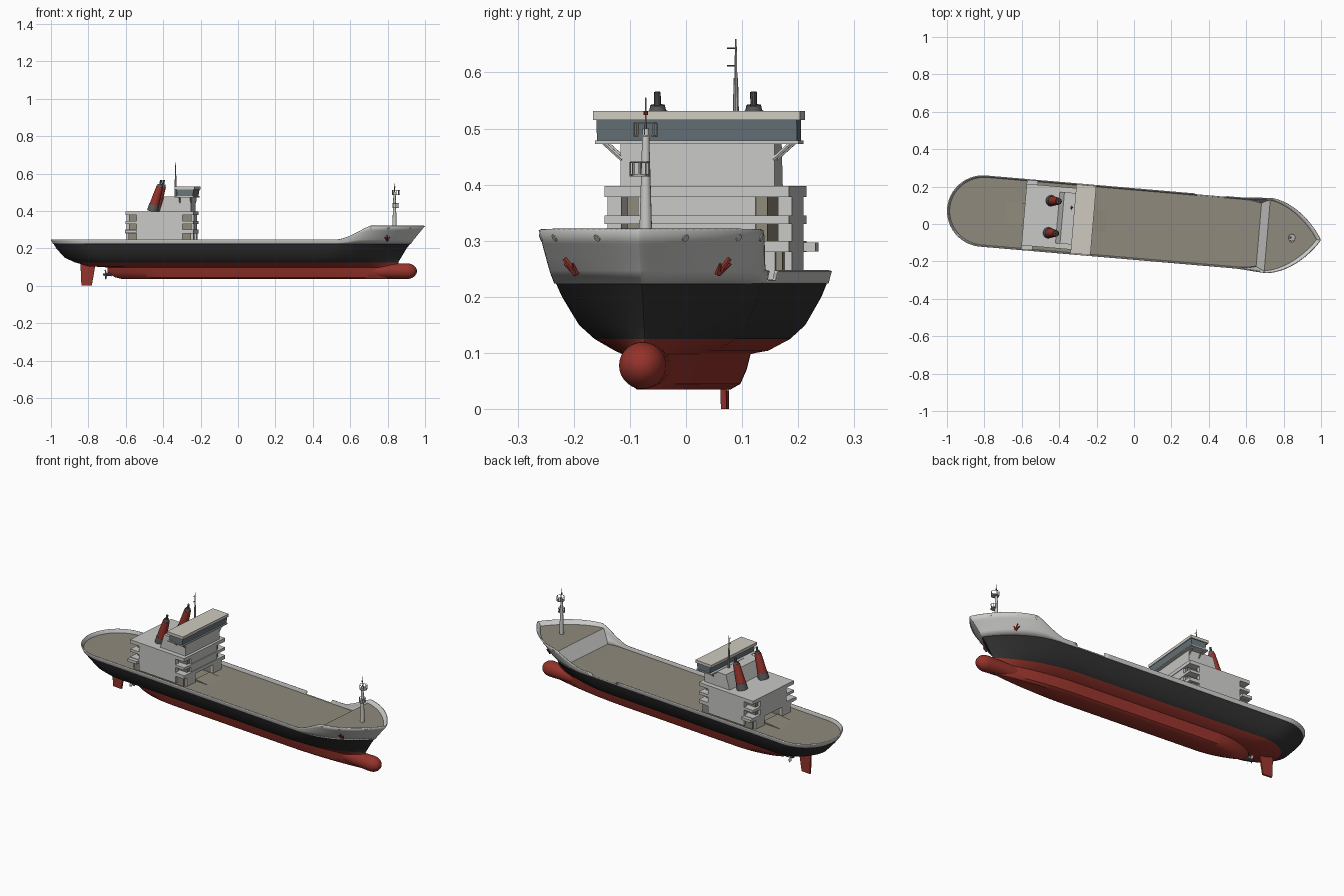
import bpy, bmesh, math
from mathutils import Vector, Matrix

if "Cube" in bpy.data.objects:
    bpy.data.objects.remove(bpy.data.objects["Cube"])

def mat(name, r, g, b):
    m = bpy.data.materials.new(name)
    m.diffuse_color = (r, g, b, 1)
    m.use_nodes = True
    m.node_tree.nodes["Principled BSDF"].inputs["Base Color"].default_value = m.diffuse_color
    return m

RED = mat("red_paint", .30, .033, .024)
BLACK = mat("black_paint", .03, .03, .03)
GREY = mat("light_grey_paint", .58, .58, .57)
DECK = mat("deck_beige", .28, .255, .2)
GLASS = mat("window_blue_grey", .14, .18, .2)
STEEL = mat("dark_steel", .1, .1, .1)
TRIM = mat("pale_trim", .62, .59, .52)
PALE = mat("pale_metal", .42, .42, .4)
parts = []

def build(name, verts, faces, mats, rule=None, smooth=True):
    bm = bmesh.new()
    vs = [bm.verts.new(v) for v in verts]
    for f in faces:
        bm.faces.new([vs[i] for i in f])
    bmesh.ops.remove_doubles(bm, verts=bm.verts, dist=1e-5)
    bmesh.ops.recalc_face_normals(bm, faces=bm.faces)
    for f in bm.faces:
        f.smooth = smooth
        if rule:
            f.material_index = rule(f.calc_center_median())
    me = bpy.data.meshes.new(name)
    bm.to_mesh(me)
    bm.free()
    for m in mats:
        me.materials.append(m)
    if smooth:
        me.set_sharp_from_angle(angle=math.radians(35))
    ob = bpy.data.objects.new(name, me)
    bpy.context.collection.objects.link(ob)
    parts.append(ob)
    return ob

def prism(name, prof, y0, y1, m):
    # x-z outline pushed across the ship
    n = len(prof)
    v = [(x, y, z) for y in (y0, y1) for x, z in prof]
    f = [tuple(range(n)), tuple(range(n, 2 * n))]
    f += [(i, (i + 1) % n, n + (i + 1) % n, n + i) for i in range(n)]
    return build(name, v, f, [m], smooth=False)

def box(name, x0, x1, y0, y1, z0, z1, m):
    return prism(name, [(x0, z0), (x1, z0), (x1, z1), (x0, z1)], y0, y1, m)

def lathe(name, a, b, prof, m, n=20):
    # profile of (fraction along a-b, radius)
    a, b = Vector(a), Vector(b)
    q = (b - a).to_track_quat('Z', 'Y')
    v = [a.lerp(b, t) + q @ Vector((r * math.cos(2 * math.pi * i / n), r * math.sin(2 * math.pi * i / n), 0))
         for t, r in prof for i in range(n)]
    f = [(k * n + i, k * n + (i + 1) % n, (k + 1) * n + (i + 1) % n, (k + 1) * n + i)
         for k in range(len(prof) - 1) for i in range(n)]
    f += [tuple(range(n)), tuple(range((len(prof) - 1) * n, len(prof) * n))]
    return build(name, v, f, [m])

def rod(name, a, b, r, m, r2=None, n=10):
    return lathe(name, a, b, [(0, r), (1, r if r2 is None else r2)], m, n)

# Waterlines: z, stern x, stern taper, bow x, bow taper, half width, stern roundness
LEVELS = [(.035, -.62, .25, .87, .5, .045, .9), (.045, -.66, .25, .88, .5, .06, .9),
          (.07, -.70, .25, .88, .5, .068, .9), (.098, -.70, .25, .87, .5, .075, .8),
          (.104, -.80, .15, .865, .5, .09, .5), (.125, -.875, .17, .86, .45, .125, .5),
          (.15, -.93, .2, .875, .42, .15, .5), (.2, -.975, .2, .905, .38, .175, .5),
          (.225, -.99, .19, .925, .36, .183, .5), (.247, -1, .19, .94, .33, .188, .5),
          (.32, -1, .19, 1.0, .30, .2, .5)]

def params(z):
    for a, b in zip(LEVELS, LEVELS[1:]):
        if z <= b[0]:
            t = max(0, (z - a[0]) / (b[0] - a[0]))
            return [p + (q - p) * t for p, q in zip(a, b)][1:]
    return LEVELS[-1][1:]

def half(x, z):
    xs, ls, xb, lb, w, q = params(z)
    s = min(1, max(0, (x - xs) / ls))
    b = min(1, max(0, (xb - x) / lb))
    return w * (1 - (1 - s) ** 2) ** q * (1 - (1 - b) ** 2) ** .9

N = 96
T = [(1 - math.cos(math.pi * i / N)) / 2 for i in range(N + 1)]

def at(t, z):
    xs, _, xb = params(z)[:3]
    x = xs + (xb - xs) * t
    return x, half(x, z)

def ease(t):
    t = min(1, max(0, t))
    return t ** 1.6

# Hull shell, red below the waterline and black above
ZS = [l[0] for l in LEVELS[:9]]
v, f = [], []
for side in (1, -1):
    for z in ZS:
        for t in T:
            x, w = at(t, z)
            v.append((x, side * w, z))
M, H = N + 1, len(ZS) * (N + 1)
for i in range(N):
    for k in range(len(ZS) - 1):
        a = k * M + i
        f += [(a, a + 1, a + 1 + M, a + M), (H + a, H + a + 1, H + a + 1 + M, H + a + M)]
    for k in (0, len(ZS) - 1):
        a = k * M + i
        f.append((a, a + 1, H + a + 1, H + a))
build("hull", v, f, [RED, BLACK], lambda c: int(c.z > .125))

# Bulwark, rising to the forecastle, with a gap on one side
v, f, R = [], [], 5
for side in (1, -1):
    for r in range(R):
        for t in T:
            top = .247 + .073 * ease((2 * t - 1 - .6) / .12)
            z = .225 + (top - .225) * r / (R - 1)
            x, w = at(t, z)
            v.append((x, side * w, z))
for s in (0, 1):
    for r in range(R - 1):
        for i in range(N):
            if s == 0 and r > 0 and .35 < 2 * T[i] - 1 < .5:
                continue
            a = s * R * M + r * M + i
            f.append((a, a + 1, a + 1 + M, a + M))
ob = build("bulwark", v, f, [GREY])
mod = ob.modifiers.new("thickness", 'SOLIDIFY')
mod.thickness, mod.offset = .006, 0

# Main deck, sloped break and forecastle deck
def deck_z(x):
    return .229 + .07 * min(1, max(0, (x - .67) / .045))
xs = sorted([-.99 + 1.97 * t for t in T] + [.67, .715])
v = [(x, s * half(x, deck_z(x)), deck_z(x)) for x in xs for s in (1, -1)]
f = [(2 * i, 2 * i + 1, 2 * i + 3, 2 * i + 2) for i in range(len(xs) - 1)]
build("deck", v, f, [DECK, GREY], lambda c: int(.67 < c.x < .715))

# Bulbous bow
prof = [(0, .01), (.3, .036)] + [(.3 + .55 * i / 4, .036 + .006 * i / 4) for i in range(1, 5)]
prof += [(.85 + .15 * math.sin(a), .042 * math.cos(a)) for a in [math.pi / 2 * i / 8 for i in range(1, 8)]] + [(1, .001)]
lathe("bulbous_bow", (.60, 0, .077), (.96, 0, .078), prof, RED, 28)

# Rudder and propeller
prism("rudder", [(-.845, .115), (-.765, .115), (-.785, 0), (-.84, 0)], -.005, .005, RED)
rod("propeller_hub", (-.725, 0, .06), (-.68, 0, .06), .006, STEEL, .01)
for k in range(4):
    a = math.pi / 2 * k + .5
    d, e = Vector((0, math.cos(a), math.sin(a))), Vector((.6, -math.sin(a), math.cos(a)))
    c = Vector((-.71, 0, .06))
    build("propeller_blade", [c, c + d * .02 + e * .009, c + d * .033, c + d * .02 - e * .009],
          [(0, 1, 2, 3)], [PALE], smooth=False)

# Deckhouse: lower walls either side of the drive-through tunnel
for s in (1, -1):
    box("lower_wall", -.575, -.24, s * .07, s * .152, .229, .285, DECK)
    box("side_wall", -.53, -.285, s * .14, s * .165, .24, .395, GREY)
    box("aft_side_platform", -.59, -.53, s * .10, s * .186, .281, .297, GREY)
box("house_core", -.575, -.24, -.125, .125, .285, .395, DECK)
box("house_front", -.24, -.228, -.105, .105, .285, .395, GREY)
box("house_back", -.59, -.575, -.105, .105, .285, .395, GREY)
for s in (1, -1):
    for x0, x1 in ((-.24, -.228), (-.59, -.575)):
        box("end_wall", x0, x1, s * .07, s * .14, .229, .285, GREY)
for z0, z1 in ((.28, .30), (.33, .345), (.378, .398)):
    box("house_deck_band", -.59, -.225, -.165, .165, z0, z1, GREY)

# Tunnel ramps
prism("aft_ramp", [(-.69, .229), (-.57, .229), (-.57, .24)], -.058, .058, DECK)
prism("fore_ramp", [(-.15, .229), (-.24, .229), (-.24, .238)], -.058, .058, DECK)

# Tower and bridge with full-width wings
prism("tower", [(-.41, .397), (-.24, .397), (-.24, .478), (-.385, .478)], -.138, .138, GREY)
box("bridge_floor", -.325, -.222, -.182, .182, .473, .479, GREY)
prism("bridge_windows", [(-.31, .479), (-.228, .479), (-.222, .515), (-.315, .515)], -.179, .179, GLASS)
box("bridge_roof", -.325, -.218, -.185, .185, .515, .531, TRIM)
for s in (1, -1):
    for x in (-.30, -.24):
        rod("wing_brace", (x, s * .135, .445), (x, s * .168, .475), .004, GREY, n=6)

# Twin leaning funnels
for s in (1, -1):
    y = s * .086
    rod("funnel_base", (-.452, y, .397), (-.443, y, .432), .03, STEEL, .027, 16)
    rod("funnel", (-.443, y, .43), (-.412, y, .53), .026, RED, .018, 16)
    rod("funnel_cap", (-.412, y, .528), (-.41, y, .542), .016, STEEL, .013, 16)
    rod("exhaust_pipe", (-.41, y, .54), (-.405, y, .565), .006, STEEL)

# Radio mast behind the bridge
rod("radio_mast", (-.34, .06, .475), (-.34, .06, .59), .007, PALE, .004)
rod("radio_aerial", (-.34, .06, .59), (-.34, .06, .66), .003, PALE, .0015, 6)
for z in (.612, .643):
    rod("radio_yard", (-.34, .044, z), (-.34, .062, z), .0015, STEEL, n=6)

# Foremast with two railed platforms
rod("foremast", (.84, 0, .295), (.84, 0, .50), .012, GREY, .006, 14)
rod("foremast_tip", (.84, 0, .50), (.84, 0, .555), .002, PALE, .001, 6)
rod("mast_light", (.84, 0, .524), (.84, 0, .531), .004, RED)
for cx, cy, z, r in ((.847, 0, .485, .02), (.848, -.01, .415, .017)):
    rod("mast_platform", (cx, cy, z), (cx, cy, z + .004), r, PALE, n=12)
    P = [(cx + r * math.cos(math.pi * k / 4), cy + r * math.sin(math.pi * k / 4)) for k in range(8)]
    for p, q in zip(P, P[1:] + P[:1]):
        rod("mast_rail_post", (*p, z), (*p, z + .025), .0013, PALE, n=5)
        rod("mast_rail", (*p, z + .025), (*q, z + .025), .0013, PALE, n=5)

# Anchors and mooring openings laid on the bow surface
def surface(x, z, s):
    p = Vector((x, s * half(x, z), z))
    dx = Vector((.01, s * (half(x + .01, z) - half(x, z)), 0)).normalized()
    dz = Vector((0, s * (half(x, z + .01) - half(x, z)), .01)).normalized()
    return p, dx, dz, dx.cross(dz).normalized() * -s
for s in (1, -1):
    p, dx, dz, n = surface(.81, .245, s)
    p += n * .006
    rod("anchor_shank", p, p + dz * .034, .0045, RED, n=6)
    for k in (1, -1):
        rod("anchor_fluke", p, p + dx * k * .015 + dz * .022, .006, RED, .002, 6)
    for x in (.73, .82, .93):
        p, dx, dz, n = surface(x, .307, s)
        rod("mooring_opening", p + n * .001, p + n * .005, .007, TRIM, n=8)

# The whole ship lies slightly turned
turn = Matrix.Rotation(math.radians(-4.9), 4, 'Z')
for ob in parts:
    ob.data.transform(turn)
